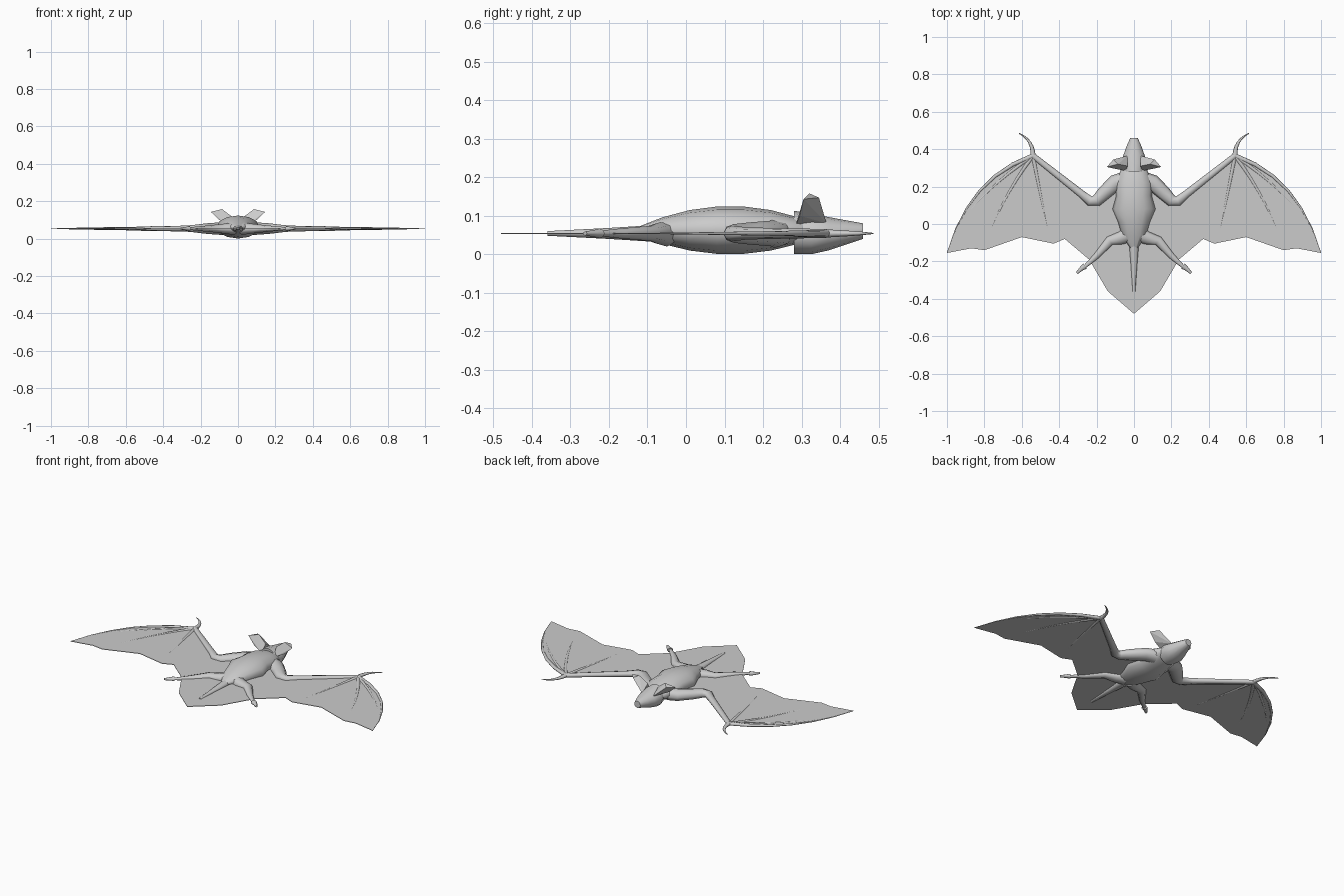
import bpy
import bmesh
import math
from mathutils import Vector

cube = bpy.data.objects.get("Cube")
if cube:
    bpy.data.objects.remove(cube, do_unlink=True)

GREY = (0.6, 0.6, 0.6, 1)
grey = bpy.data.materials.new("plain_grey")
grey.use_nodes = True
grey.diffuse_color = GREY
grey.node_tree.nodes["Principled BSDF"].inputs["Base Color"].default_value = GREY

WING_HEIGHT = 0.054


def finish(name, bm, mirror=False, smooth=True):
    """Turn a bmesh into a named object, mirrored across x when asked."""
    bmesh.ops.recalc_face_normals(bm, faces=bm.faces)
    mesh = bpy.data.meshes.new(name)
    bm.to_mesh(mesh)
    bm.free()
    mesh.materials.append(grey)
    obj = bpy.data.objects.new(name, mesh)
    bpy.context.collection.objects.link(obj)
    if smooth:
        bpy.ops.object.select_all(action="DESELECT")
        obj.select_set(True)
        bpy.context.view_layer.objects.active = obj
        bpy.ops.object.shade_smooth_by_angle(angle=math.radians(60))
    if mirror:
        modifier = obj.modifiers.new("Mirror", "MIRROR")
        modifier.use_clip = True
    return obj


def loft(rings):
    """Skin a list of closed rings and cap both ends."""
    bm = bmesh.new()
    rows = [[bm.verts.new(point) for point in ring] for ring in rings]
    for near, far in zip(rows, rows[1:]):
        for i in range(len(near)):
            bm.faces.new((near[i - 1], near[i], far[i], far[i - 1]))
    bm.faces.new(rows[0])
    bm.faces.new(rows[-1])
    return bm


def circle(sides):
    """Cosine and sine pairs around a unit circle."""
    angles = [math.tau * k / sides for k in range(sides)]
    return [(math.cos(a), math.sin(a)) for a in angles]


def curve(start, bend, end, steps=6):
    """Quadratic curve pulled towards the bend point."""
    ts = [k / steps for k in range(steps + 1)]
    return [start.lerp(bend, t).lerp(bend.lerp(end, t), t) for t in ts]


def limb(name, path, thick, thin, mirror=True, sides=8):
    """Tube along a flat path, tapering evenly from thick to thin."""
    rings = []
    last = len(path) - 1
    for i, point in enumerate(path):
        along = (path[min(i + 1, last)] - path[max(i - 1, 0)]).normalized()
        radius = thick + (thin - thick) * i / last
        rings.append([(point.x + radius * c * along.y,
                       point.y - radius * c * along.x,
                       WING_HEIGHT + 0.75 * radius * s) for c, s in circle(sides)])
    return finish(name, loft(rings), mirror)


def trunk(name, back, front, widths, top, bottom):
    """Lengthwise shell: half widths at even steps, heights given by rules."""
    rings = []
    for i, width in enumerate(widths):
        t = i / (len(widths) - 1)
        y = back + (front - back) * t
        middle = (top(t) + bottom(t)) / 2
        half = (top(t) - bottom(t)) / 2
        rings.append([(width * c, y, middle + half * s) for c, s in circle(12)])
    return finish(name, loft(rings))


def arch(t):
    """Rounded rise and fall along the body."""
    return max(math.sin(math.pi * t), 0.06) ** 0.7


def points(*pairs):
    return [Vector(pair) for pair in pairs]


# Body and head
trunk("body", -0.13, 0.36, [0.02, 0.065, 0.085, 0.115, 0.095, 0.1, 0.07, 0.03],
      lambda t: 0.06 + 0.065 * arch(t), lambda t: 0.06 * (1 - arch(t)))
trunk("head", 0.28, 0.46, [0.055, 0.07, 0.056, 0.04, 0.02],
      lambda t: 0.113 - 0.033 * t, lambda t: max(0, 0.06 * t - 0.02))

# Ears, upright angular cups
bm = bmesh.new()
for corner in [(0.035, 0.365, 0.08), (0.04, 0.283, 0.07), (0.035, 0.31, 0.12),
               (0.145, 0.305, 0.143), (0.085, 0.32, 0.158),
               (0.11, 0.345, 0.147), (0.1, 0.295, 0.1)]:
    bm.verts.new(corner)
bmesh.ops.convex_hull(bm, input=bm.verts)
finish("ears", bm, mirror=True, smooth=False)

# Joints shared by the bones and the membrane
shoulder, elbow, wrist, wing_tip = points((0.05, 0.23), (0.22, 0.12),
                                          (0.54, 0.365), (1, -0.155))
leading_edge = curve(wrist, Vector((0.88, 0.25)), wing_tip)

# Wing and tail membrane, one thin sheet
trailing_edge = points((0.87, -0.13), (0.8, -0.14), (0.6, -0.07), (0.43, -0.105),
                       (0.37, -0.08), (0.24, -0.19), (0.14, -0.36), (0, -0.48))
outline = points((0, 0.25)) + [shoulder, elbow] + leading_edge + trailing_edge
bm = bmesh.new()
sheet = bm.faces.new([bm.verts.new((p.x, p.y, WING_HEIGHT)) for p in outline])
bmesh.ops.triangulate(bm, faces=[sheet])
membrane = finish("wing_membrane", bm, mirror=True, smooth=False)
thickness = membrane.modifiers.new("Thickness", "SOLIDIFY")
thickness.thickness = 0.003
thickness.offset = 0

# Arms and thumb claws
upper_arm = points((0.1, 0.22), (0.16, 0.165), (0.2, 0.125))
forearm = points((0.235, 0.122), (0.28, 0.16))
limb("arms", [shoulder] + upper_arm + forearm + [wrist], 0.05, 0.015)
thumb_bend, thumb_tip = points((0.54, 0.45), (0.615, 0.485))
limb("thumbs", curve(wrist, thumb_bend, thumb_tip), 0.014, 0.002)

# Finger bones fan out from the wrist
limb("leading_fingers", leading_edge, 0.013, 0.001)
for name, bend, tip in [("second_fingers", (0.73, 0.24), (0.88, 0.07)),
                        ("third_fingers", (0.68, 0.18), (0.77, -0.04)),
                        ("fourth_fingers", (0.5, 0.15), (0.46, -0.03))]:
    limb(name, curve(wrist, Vector(bend), Vector(tip)), 0.011, 0.002, sides=6)

# Legs, feet and tail
limb("legs", points((0.02, -0.05), (0.07, -0.075), (0.13, -0.09),
                    (0.2, -0.17), (0.27, -0.235)), 0.045, 0.008)
limb("feet", points((0.262, -0.225), (0.28, -0.238), (0.305, -0.262)), 0.017, 0.007)
limb("tail", points((0, -0.07), (0, -0.2), (0, -0.36)), 0.03, 0.008, mirror=False)
